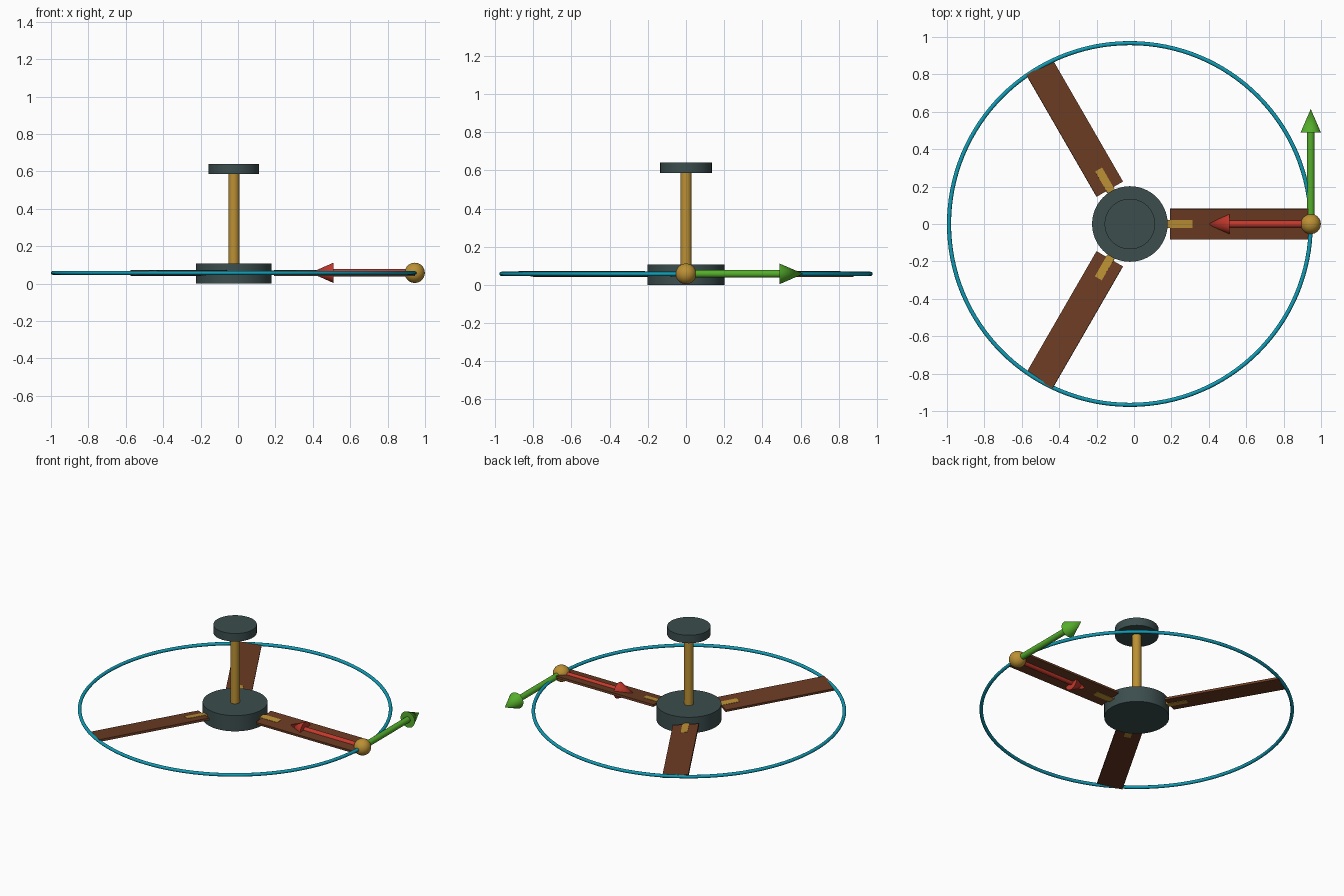
import bpy
from math import radians, pi
from mathutils import Matrix, Vector

cube = bpy.data.objects.get("Cube")
if cube:
    bpy.data.objects.remove(cube, do_unlink=True)


def material(name, rgb):
    m = bpy.data.materials.new(name)
    m.use_nodes = True
    m.diffuse_color = (*rgb, 1)
    m.node_tree.nodes["Principled BSDF"].inputs["Base Color"].default_value = (*rgb, 1)
    return m


SLATE = material("slate metal", (0.045, 0.075, 0.075))
GOLD = material("brass", (0.50, 0.28, 0.035))
BROWN = material("brown wood", (0.15, 0.045, 0.017))
TEAL = material("teal", (0.005, 0.33, 0.46))
RED = material("red", (0.55, 0.04, 0.025))
GREEN = material("green", (0.09, 0.42, 0.025))

CX, MID = -0.022, 0.058          # fan axis and blade plane height
RING = 0.967
CENTRE = Vector((CX, 0, MID))
TIP = Vector((CX + RING, 0, MID))


def finish(name, mat, smooth=True):
    ob = bpy.context.object
    ob.name = name
    ob.data.materials.append(mat)
    if smooth:
        bpy.ops.object.shade_smooth_by_angle(angle=radians(35))
    return ob


def cone(name, mat, start, end, r1, r2, sides=48):
    """Cylinder or cone running between two points."""
    start, end = Vector(start), Vector(end)
    axis = end - start
    bpy.ops.mesh.primitive_cone_add(
        vertices=sides, radius1=r1, radius2=r2, depth=axis.length,
        location=(start + end) / 2,
        rotation=axis.to_track_quat('Z', 'Y').to_euler())
    return finish(name, mat)


def slab(name, mat, inner, outer, width, thick, pitch, turn):
    """Pitched flat bar pointing outward from the fan axis."""
    bpy.ops.mesh.primitive_cube_add(size=1)
    ob = finish(name, mat, False)
    ob.data.transform(
        Matrix.Translation(CENTRE) @ Matrix.Rotation(turn, 4, 'Z')
        @ Matrix.Translation(((inner + outer) / 2, 0, 0))
        @ Matrix.Rotation(pitch, 4, 'X')
        @ Matrix.Diagonal((outer - inner, width, thick, 1)))


# Hub, rod and ceiling mount
cone("motor_hub", SLATE, (CX, 0, 0), (CX, 0, 0.108), 0.202, 0.202, 64)
cone("down_rod", GOLD, (CX, 0, 0.1), (CX, 0, 0.59), 0.029, 0.029, 32)
cone("ceiling_mount", SLATE, (CX, 0, 0.585), (CX, 0, 0.64), 0.135, 0.135, 64)

# Three blades with their brackets
for i in range(3):
    turn = i * 2 * pi / 3
    slab(f"blade_{i + 1}", BROWN, 0.215, RING, 0.163, 0.015, radians(6), turn)
    slab(f"blade_bracket_{i + 1}", GOLD, 0.18, 0.336, 0.043, 0.019, radians(6), turn)

# Circle swept by the blade tips
bpy.ops.mesh.primitive_torus_add(location=CENTRE, major_radius=RING, minor_radius=0.011,
                                 major_segments=128, minor_segments=12)
finish("tip_path_ring", TEAL)

# Ball at the blade tip, with an inward and a tangential arrow
bpy.ops.mesh.primitive_uv_sphere_add(segments=32, ring_count=16, radius=0.054, location=TIP)
finish("tip_ball", GOLD)
for name, mat, way, neck, reach in (
        ("inward_arrow", RED, Vector((-1, 0, 0)), 0.435, 0.558),
        ("tangent_arrow", GREEN, Vector((0, 1, 0)), 0.49, 0.615)):
    cone(name + "_shaft", mat, TIP, TIP + way * (neck + 0.01), 0.02, 0.02, 24)
    cone(name + "_head", mat, TIP + way * neck, TIP + way * reach, 0.054, 0, 32)
